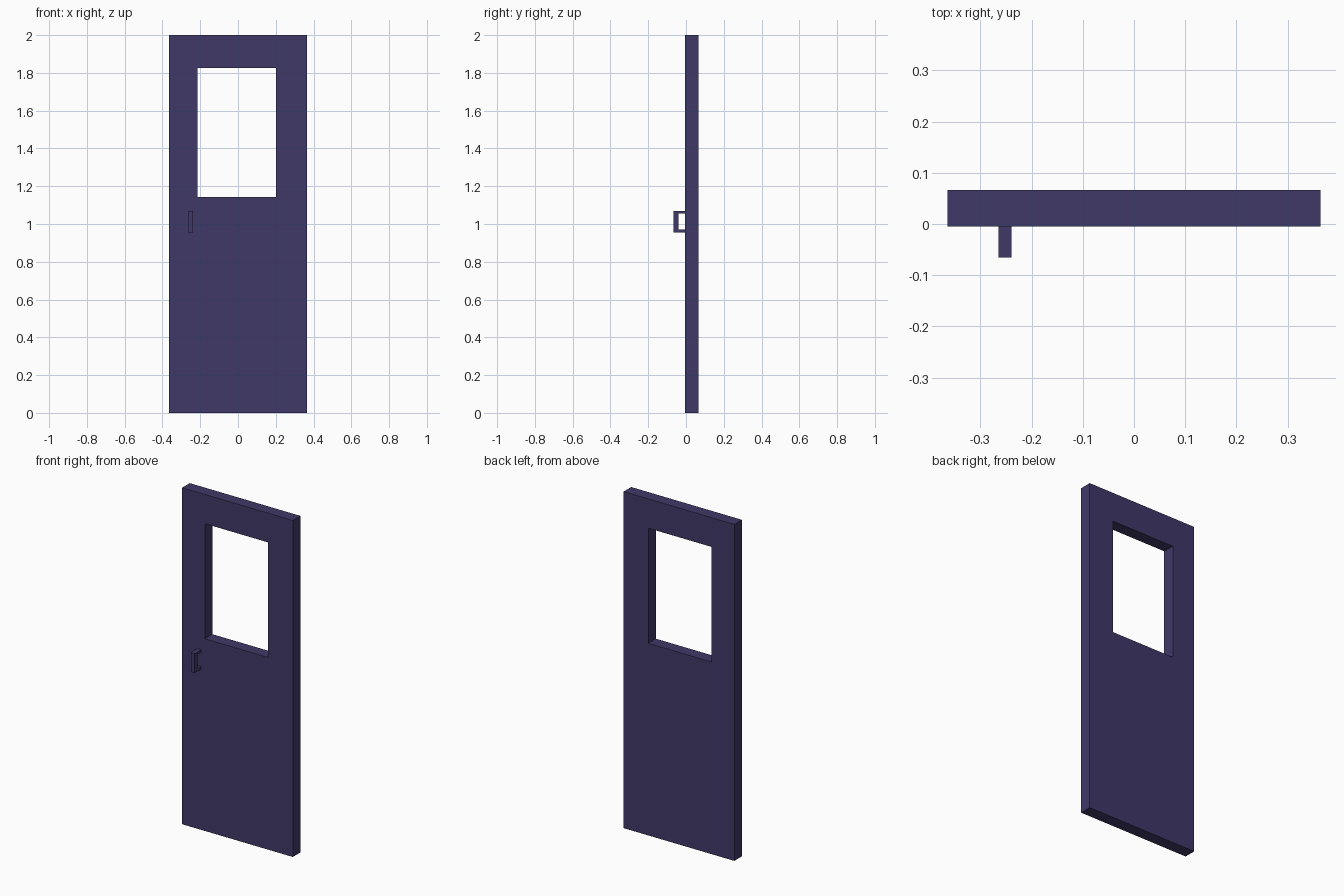
import bpy, bmesh

if "Cube" in bpy.data.objects:
    bpy.data.objects.remove(bpy.data.objects["Cube"])

paint = bpy.data.materials.new("dusky_purple")
paint.diffuse_color = (0.051, 0.040, 0.138, 1.0)
paint.use_nodes = True
paint.node_tree.nodes["Principled BSDF"].inputs["Base Color"].default_value = paint.diffuse_color


def finish(name, bm):
    bmesh.ops.recalc_face_normals(bm, faces=bm.faces)
    mesh = bpy.data.meshes.new(name)
    bm.to_mesh(mesh)
    bm.free()
    mesh.materials.append(paint)
    obj = bpy.data.objects.new(name, mesh)
    bpy.context.collection.objects.link(obj)
    return obj


def rect(x0, x1, z0, z1):
    return [(x0, z0), (x1, z0), (x1, z1), (x0, z1)]


# Door slab: rectangular ring around the window opening
bm = bmesh.new()
outer, inner = rect(-0.364, 0.364, 0.0, 2.0), rect(-0.215, 0.202, 1.142, 1.826)
rings = [[bm.verts.new((x, y, z)) for x, z in r]
         for y, r in ((-0.005, outer), (0.066, outer), (0.066, inner), (-0.005, inner))]
for a, b in zip(rings, rings[1:] + rings[:1]):
    for i in range(4):
        j = (i + 1) % 4
        bm.faces.new((a[i], a[j], b[j], b[i]))
finish("door_panel", bm)

# Pull handle: C-shaped side profile extruded across x
bm = bmesh.new()
profile = [(-0.005, 0.955), (-0.065, 0.955), (-0.065, 1.07), (-0.005, 1.07),
           (-0.005, 1.056), (-0.040, 1.056), (-0.040, 0.970), (-0.005, 0.970)]
face = bm.faces.new([bm.verts.new((-0.265, y, z)) for y, z in profile])
ext = bmesh.ops.extrude_face_region(bm, geom=[face], use_keep_orig=True)
bmesh.ops.translate(bm, vec=(0.026, 0, 0),
                    verts=[v for v in ext["geom"] if isinstance(v, bmesh.types.BMVert)])
finish("pull_handle", bm)
